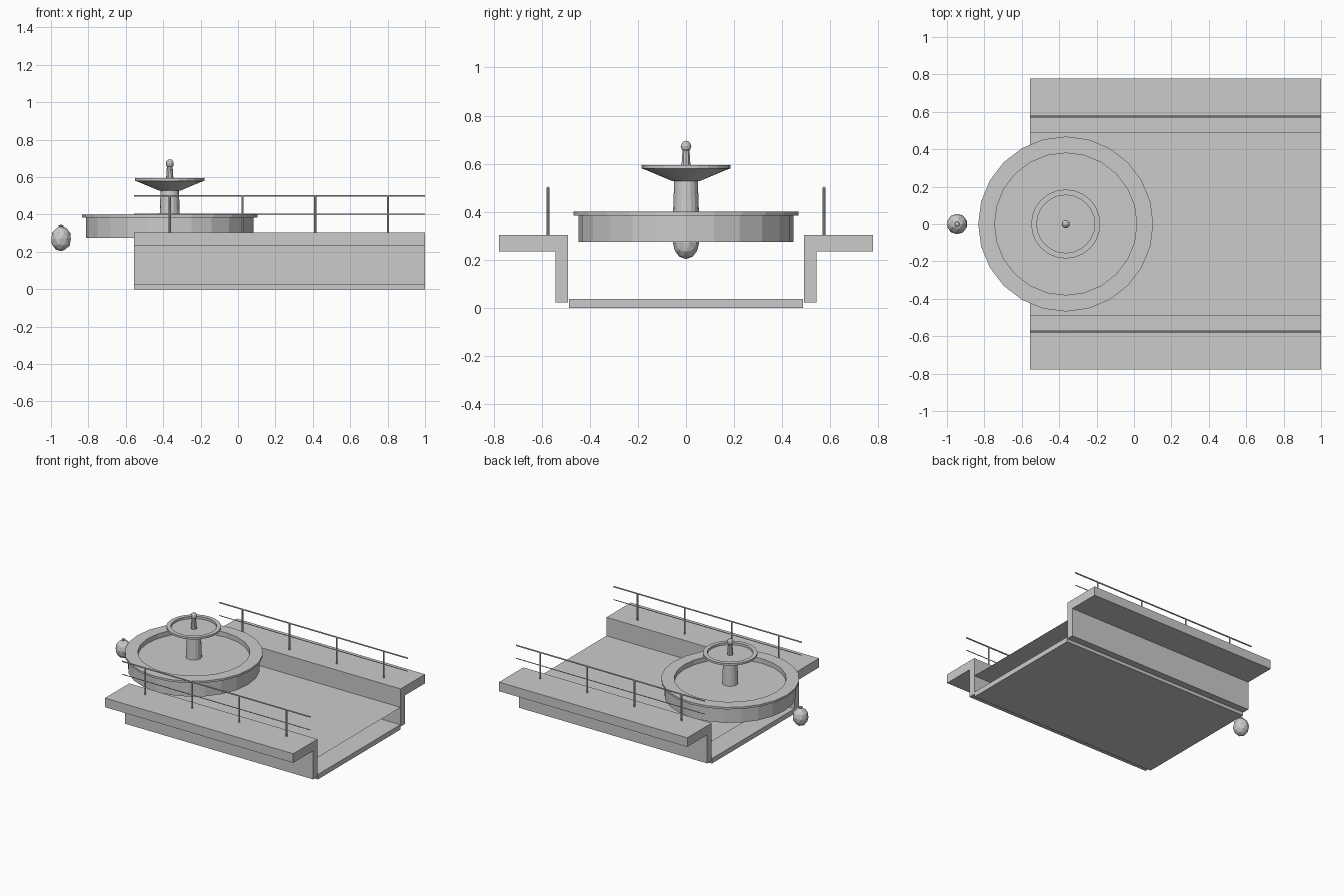
import bpy
import bmesh
import math
from mathutils import Matrix, Vector

cube = bpy.data.objects.get("Cube")
if cube:
    bpy.data.objects.remove(cube)

stone = bpy.data.materials.new("grey_stone")
stone.use_nodes = True
GREY = (0.6, 0.6, 0.6, 1)
stone.diffuse_color = GREY
stone.node_tree.nodes["Principled BSDF"].inputs["Base Color"].default_value = GREY

X0, X1 = -0.555, 1.0          # canal ends
FOUNTAIN_X = -0.365


def finish(name, bm):
    bmesh.ops.recalc_face_normals(bm, faces=bm.faces)
    mesh = bpy.data.meshes.new(name)
    bm.to_mesh(mesh)
    bm.free()
    mesh.materials.append(stone)
    obj = bpy.data.objects.new(name, mesh)
    bpy.context.collection.objects.link(obj)
    return obj


def extrude_x(name, profile):
    """Extrude a (y, z) outline along the canal."""
    bm = bmesh.new()
    face = bm.faces.new([bm.verts.new((X0, y, z)) for y, z in profile])
    new = bmesh.ops.extrude_face_region(bm, geom=[face])["geom"]
    moved = [v for v in new if isinstance(v, bmesh.types.BMVert)]
    bmesh.ops.translate(bm, verts=moved, vec=(X1 - X0, 0, 0))
    return finish(name, bm)


def lathe(name, profile, x, sides):
    """Spin an (r, z) outline around a vertical axis at x."""
    bm = bmesh.new()
    verts = [bm.verts.new((r, 0, z)) for r, z in profile]
    edges = [bm.edges.new(pair) for pair in zip(verts, verts[1:])]
    bmesh.ops.spin(bm, geom=verts + edges, cent=(0, 0, 0), axis=(0, 0, 1),
                   angle=math.tau, steps=sides, use_merge=True)
    bmesh.ops.remove_doubles(bm, verts=bm.verts, dist=0.0001)
    bmesh.ops.translate(bm, verts=bm.verts, vec=(x, 0, 0))
    return finish(name, bm)


def rod(name, a, b, radius):
    a, b = Vector(a), Vector(b)
    bm = bmesh.new()
    turn = (b - a).to_track_quat("Z", "Y").to_matrix().to_4x4()
    bmesh.ops.create_cone(bm, cap_ends=True, segments=8, radius1=radius,
                          radius2=radius, depth=(b - a).length,
                          matrix=Matrix.Translation((a + b) / 2) @ turn)
    return finish(name, bm)


def faceted_ball(name, centre, size, detail):
    bm = bmesh.new()
    bmesh.ops.create_icosphere(bm, subdivisions=detail, radius=1,
                               matrix=Matrix.LocRotScale(centre, None, Vector(size)))
    return finish(name, bm)


# Canal bed and thin water sheet
extrude_x("canal_bed", [(-0.487, 0), (0.487, 0), (0.487, 0.037), (-0.487, 0.037)])
bm = bmesh.new()
bm.faces.new([bm.verts.new((x, y, 0.165)) for x, y in
              ((X0, -0.49), (X1, -0.49), (X1, 0.49), (X0, 0.49))])
finish("canal_water", bm)

# Banks with walkways, and their railings
bank = [(0.49, 0.022), (0.542, 0.022), (0.542, 0.235),
        (0.777, 0.235), (0.777, 0.303), (0.49, 0.303)]
for side, s in (("left", 1), ("right", -1)):
    extrude_x(f"bank_{side}", [(s * y, z) for y, z in bank])
    y = s * 0.574
    rod(f"top_rail_{side}", (X0, y, 0.5), (X1, y, 0.5), 0.005)
    rod(f"middle_rail_{side}", (X0, y, 0.403), (X1, y, 0.403), 0.003)
    for i in range(4):
        x = FOUNTAIN_X + 0.389 * i
        rod(f"rail_post_{side}_{i + 1}", (x, y, 0.3), (x, y, 0.5), 0.006)

# Fountain: basin, column, upper dish and spout
lathe("fountain_basin", [(0, 0.275), (0.447, 0.275), (0.447, 0.385), (0.468, 0.385),
                         (0.468, 0.4), (0.38, 0.4), (0.38, 0.365), (0, 0.365)],
      FOUNTAIN_X, 24)
lathe("fountain_column", [(0, 0.36), (0.055, 0.36), (0.049, 0.535), (0, 0.535)],
      FOUNTAIN_X, 16)
lathe("fountain_dish", [(0, 0.527), (0.055, 0.527), (0.172, 0.576), (0.185, 0.58),
                        (0.185, 0.595), (0.155, 0.595), (0.155, 0.578), (0, 0.578)],
      FOUNTAIN_X, 24)
lathe("fountain_spout", [(0, 0.57), (0.021, 0.57), (0.015, 0.66), (0, 0.66)],
      FOUNTAIN_X, 10)
faceted_ball("fountain_finial", (FOUNTAIN_X, 0, 0.672), (0.022, 0.022, 0.024), 2)

# Hanging faceted lantern stone beyond the open end
faceted_ball("end_stone", (-0.946, 0, 0.27), (0.055, 0.055, 0.067), 2)
lathe("end_stone_knob", [(0, 0.33), (0.008, 0.33), (0.014, 0.338), (0.012, 0.344), (0, 0.346)],
      -0.946, 8)
